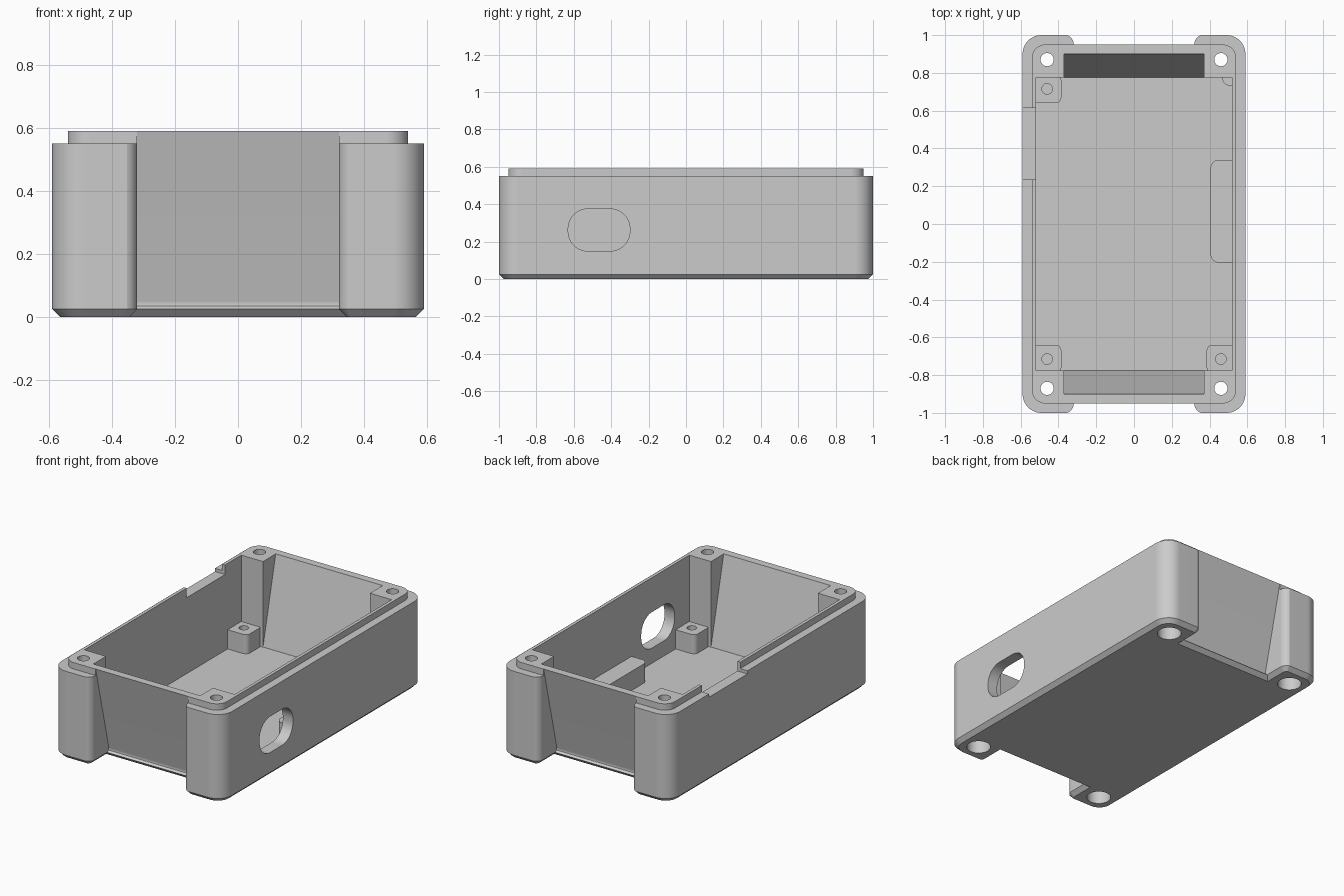
import bpy, bmesh, math

cube = bpy.data.objects.get("Cube")
if cube:
    bpy.data.objects.remove(cube, do_unlink=True)

grey = bpy.data.materials.new("light_grey_plastic")
grey.use_nodes = True
colour = (0.6, 0.6, 0.6, 1)
grey.diffuse_color = colour
grey.node_tree.nodes["Principled BSDF"].inputs["Base Color"].default_value = colour


def arc(cx, cy, r, start, end, n=12):
    angles = [math.radians(start + (end - start) * i / n) for i in range(n + 1)]
    return [(cx + r * math.cos(a), cy + r * math.sin(a)) for a in angles]


def rect(x0, x1, y0, y1, r=0.0):
    """Counter-clockwise rectangle with rounded corners."""
    if r == 0:
        return [(x0, y0), (x1, y0), (x1, y1), (x0, y1)]
    return (arc(x1 - r, y0 + r, r, -90, 0) + arc(x1 - r, y1 - r, r, 0, 90)
            + arc(x0 + r, y1 - r, r, 90, 180) + arc(x0 + r, y0 + r, r, 180, 270))


def circle(x, y, r, n=32):
    return arc(x, y, r, 0, 360, n)[:-1]


def loft(name, layers, along_x=False):
    """Solid through a stack of (height, outline) layers."""
    bm = bmesh.new()
    rings = []
    for h, outline in layers:
        rings.append([bm.verts.new((h, u, v) if along_x else (u, v, h))
                      for u, v in outline])
    for a, b in zip(rings, rings[1:]):
        for i in range(len(a)):
            j = (i + 1) % len(a)
            bm.faces.new((a[i], a[j], b[j], b[i]))
    bm.faces.new(rings[0][::-1])
    bm.faces.new(rings[-1])
    bmesh.ops.recalc_face_normals(bm, faces=bm.faces)
    mesh = bpy.data.meshes.new(name)
    bm.to_mesh(mesh)
    bm.free()
    mesh.materials.append(grey)
    obj = bpy.data.objects.new(name, mesh)
    bpy.context.collection.objects.link(obj)
    return obj


def prism(name, outline, low, high, along_x=False):
    return loft(name, [(low, outline), (high, outline)], along_x)


def volume(mesh):
    bm = bmesh.new()
    bm.from_mesh(mesh)
    result = bm.calc_volume()
    bm.free()
    return result


def combine(target, tool, operation="DIFFERENCE"):
    """Apply a boolean, using the first solver that gives a sound solid."""
    tool.hide_render = True
    before = volume(target.data)
    mod = target.modifiers.new("combine", "BOOLEAN")
    mod.operation, mod.object = operation, tool
    for solver in ("MANIFOLD", "EXACT", "FLOAT"):
        mod.solver = solver
        bpy.context.view_layer.update()
        graph = bpy.context.evaluated_depsgraph_get()
        mesh = bpy.data.meshes.new_from_object(target.evaluated_get(graph))
        if 0.2 * before < volume(mesh) < 1.2 * before and len(mesh.polygons) != len(target.data.polygons):
            target.data = mesh
            break
    target.modifiers.remove(mod)
    bpy.data.objects.remove(tool, do_unlink=True)


def finish(obj):
    bpy.ops.object.select_all(action="DESELECT")
    obj.select_set(True)
    bpy.context.view_layer.objects.active = obj
    bpy.ops.object.shade_smooth_by_angle(angle=math.radians(30))
    mod = obj.modifiers.new("even_shading", "WEIGHTED_NORMAL")
    mod.keep_sharp = True


# Outer shell with chamfered base, and the raised lip
CH = 0.025
base = rect(-0.59 + CH, 0.59 - CH, -1 + CH, 1 - CH, 0.1 - CH)
full = rect(-0.59, 0.59, -1, 1, 0.1)
body = loft("enclosure_body", [(0, base), (CH, full), (0.55, full)])
lip = prism("lip", rect(-0.54, 0.54, -0.95, 0.95, 0.07), 0.4, 0.59)
combine(body, lip, "UNION")


# Sloped recesses between the corner posts at both ends
def recess_outline(side, back, inset):
    right = arc(0.37, 0.953, 0.05 - inset, 180, 90, 8)
    half = [(0.32 + inset, back - inset)] + right + [(0.37, 1.1)]
    outline = half + [(-x, y) for x, y in reversed(half)]
    return [(x, side * y) for x, y in outline]


for side in (-1, 1):
    steps = [(-0.01, 0.835, 0.035), (CH, 0.835, 0), (0.035, 0.822, 0),
             (0.05, 0.819, 0), (0.6, 0.9515, 0)]
    combine(body, loft("recess", [(z, recess_outline(side, back, inset))
                                  for z, back, inset in steps]))

# Inner cavity: straight middle and sloped ends
FLOOR = 0.055
combine(body, prism("cavity", rect(-0.52, 0.52, -0.775, 0.775), FLOOR, 0.7))
combine(body, loft("sloped_ends", [(FLOOR + 0.001, rect(-0.37, 0.37, -0.776, 0.776)),
                                   (0.65, rect(-0.37, 0.37, -0.915, 0.915))]))

# Cable slot in one side wall, shallow notch in the opposite rim
combine(body, prism("slot", rect(-0.63, -0.3, 0.15, 0.375, 0.105), 0.48, 0.7, True))
combine(body, prism("notch", rect(-0.7, -0.5, 0.235, 0.615), 0.53, 0.7))

# Screw holes with wide counterbores in the corner posts
for x in (-0.46, 0.46):
    for y in (-0.87, 0.87):
        wide, narrow = circle(x, y, 0.07), circle(x, y, 0.035)
        combine(body, loft("screw_hole", [(-0.1, wide), (0.3, wide),
                                          (0.3, narrow), (0.7, narrow)]))
finish(body)

# Board standoffs with pilot holes
TOP = 0.175
for name, sx, sy in (("back_right", -1, 1), ("front_right", -1, -1), ("front_left", 1, -1)):
    xs = sorted((sx * 0.385, sx * 0.55))
    ys = sorted((sy * 0.64, sy * 0.79))
    standoff = prism(name + "_standoff", rect(*xs, *ys, 0.03), 0.03, TOP)
    combine(standoff, prism("pilot", circle(sx * 0.46, sy * 0.715, 0.028, 24), 0.08, 0.3))
    finish(standoff)

# Small corner support and the side support block
corner = arc(0.515, 0.78, 0.05, 180, 270) + [(0.56, 0.73), (0.56, 0.79), (0.465, 0.79)]
finish(prism("corner_support", corner, 0.03, TOP))
finish(prism("side_support_block", rect(0.405, 0.57, -0.205, 0.34, 0.045), 0.03, TOP))
